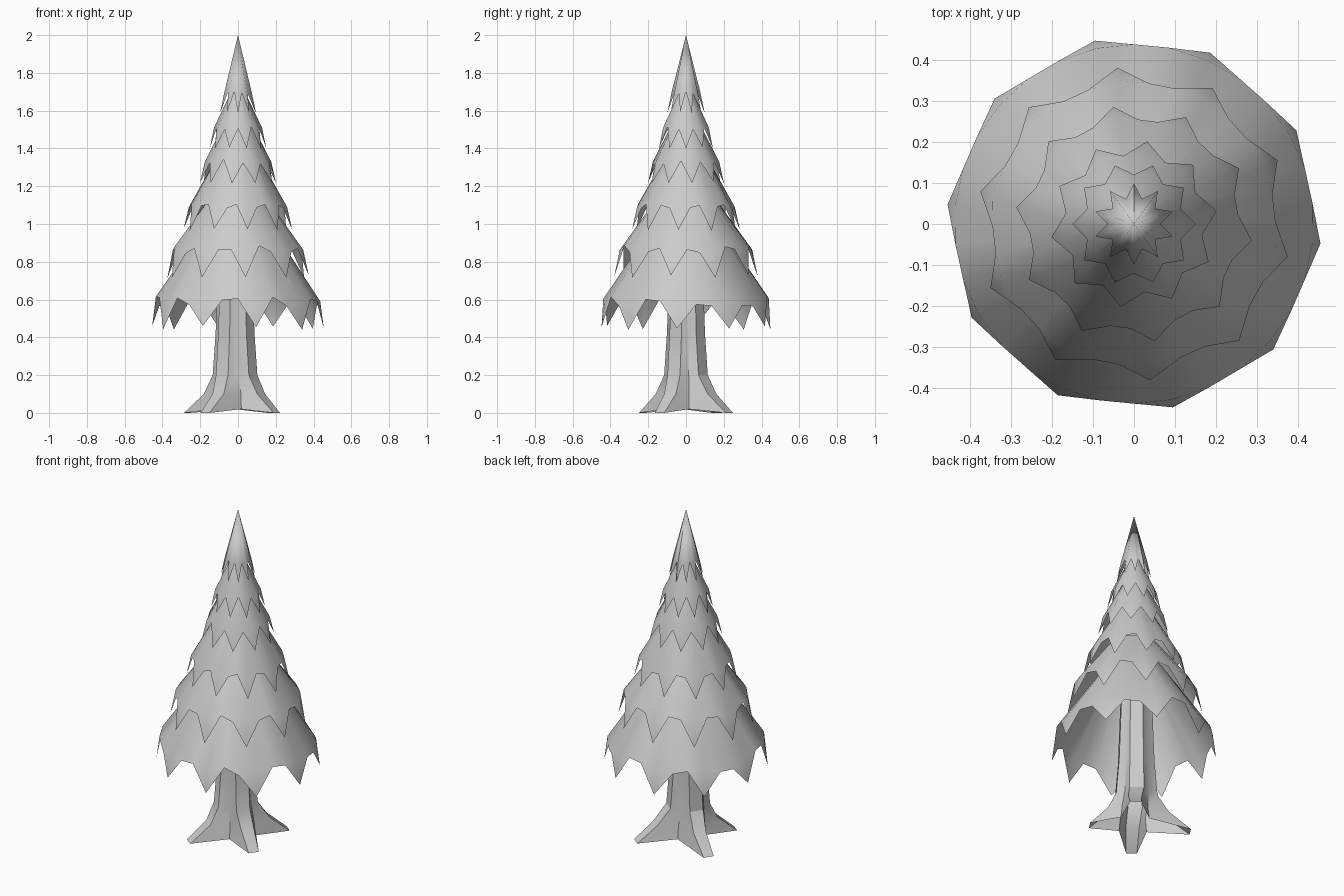
import bpy, bmesh, math, random
from math import cos, sin, radians

if "Cube" in bpy.data.objects:
    bpy.data.objects.remove(bpy.data.objects["Cube"])

random.seed(4)
TEETH = 10


def finish(bm, name, angle):
    bmesh.ops.recalc_face_normals(bm, faces=bm.faces)
    mesh = bpy.data.meshes.new(name)
    bm.to_mesh(mesh)
    bm.free()
    obj = bpy.data.objects.new(name, mesh)
    bpy.context.collection.objects.link(obj)
    bpy.ops.object.select_all(action='DESELECT')
    obj.select_set(True)
    bpy.context.view_layer.objects.active = obj
    bpy.ops.object.shade_smooth_by_angle(angle=radians(angle))
    return obj


def polar(bm, r, deg, z):
    a = radians(deg)
    return bm.verts.new((r * cos(a), r * sin(a), z))


def branch_tier(name, tip, notch, top, phase, notches, jitter, pleat):
    """Open skirt with a toothed hem; tip, notch and top are (radius, z)."""
    bm = bmesh.new()
    offsets = (0, 13, 24) if notches == 2 else (0, 18)
    step = 360 / TEETH
    hem, upper, tips = [], [], []
    apex = polar(bm, 0, 0, top[1]) if top[0] == 0 else None
    for k in range(TEETH):
        for off in offsets:
            deg = phase + k * step + off
            grow = pleat if off == 0 else 1.0
            dz = random.uniform(-jitter, jitter) if off else 0
            hem.append(polar(bm, notch[0] * grow, deg, notch[1] + dz))
            upper.append(apex or polar(bm, top[0] * grow, deg, top[1]))
        tips.append(polar(bm, tip[0], phase + k * step,
                          tip[1] + random.uniform(-jitter, jitter) * 0.5))
    n = len(hem)
    for i in range(n):
        j = (i + 1) % n
        if apex:
            bm.faces.new((hem[i], hem[j], apex))
        else:
            bm.faces.new((hem[i], hem[j], upper[j], upper[i]))
    # pointed teeth hanging from the hem
    for k, t in enumerate(tips):
        i = k * len(offsets)
        bm.faces.new((hem[i - 1], t, hem[i]))
        bm.faces.new((hem[i], t, hem[(i + 1) % n]))
    return finish(bm, name, 80)


# Foliage, bottom to top
tiers = [
    ((.457, .45), (.438, .59), (.17, 1.0), -6, 2, .03, 1.0),
    ((.383, .72), (.345, .865), (.135, 1.16), -12, 2, .02, 1.02),
    ((.29, .97), (.255, 1.09), (.095, 1.38), -8, 2, .015, 1.03),
    ((.204, 1.22), (.168, 1.33), (.06, 1.55), 9, 1, .012, 1.06),
    ((.15, 1.40), (.12, 1.51), (.03, 1.71), 0, 1, .01, 1.06),
    ((.099, 1.59), (.064, 1.695), (0, 2.0), 18, 1, .008, 1.2),
]
for i, t in enumerate(tiers):
    branch_tier(f"branch_tier_{i + 1}", *t)

# Trunk flaring into four roots, hollow below:
# two edge columns per root and a raised valley between
roots = [(.205, -.14), (.18, .23), (-.27, .165), (-.175, -.23)]
# z of root, z of valley, root reach (share of length for the first two), half width, valley radius
rings = [(0, .02, 1, .03, .11), (.10, .10, .60, .037, .10),
         (.20, .20, .115, .04, .095), (.42, .42, .098, .038, .088),
         (.95, .95, .08, .032, .075)]
bm = bmesh.new()
loops = []
for n, (zr, zv, reach, half, valley) in enumerate(rings):
    loop = []
    for k, (x, y) in enumerate(roots):
        a, length = math.atan2(y, x), math.hypot(x, y)
        r = length * reach if n < 2 else reach
        for s in (-1, 1):
            loop.append(bm.verts.new((r * cos(a) - s * half * sin(a),
                                      r * sin(a) + s * half * cos(a), zr)))
        nx, ny = roots[(k + 1) % 4]
        b = math.atan2(ny, nx)
        mid = a + ((b - a) % (2 * math.pi)) / 2
        loop.append(polar(bm, valley, math.degrees(mid), zv))
    loops.append(loop)
for loop in loops[2:]:
    for v in loop:
        v.co.x -= .015
for lo, hi in zip(loops, loops[1:]):
    for i in range(12):
        j = (i + 1) % 12
        bm.faces.new((lo[i], lo[j], hi[j], hi[i]))
finish(bm, "trunk_and_roots", 25)
